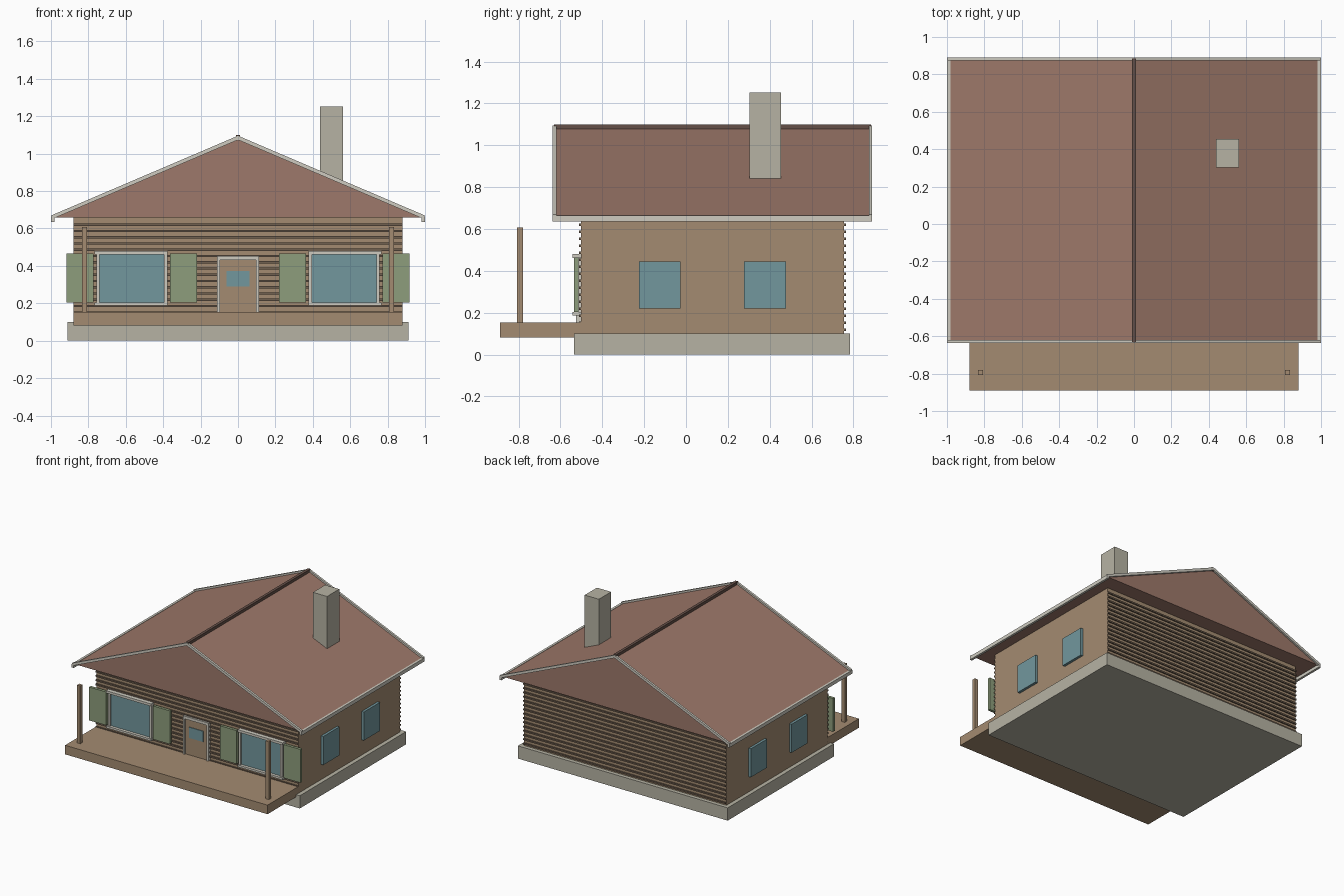
import bpy, bmesh

if "Cube" in bpy.data.objects:
    bpy.data.objects.remove(bpy.data.objects["Cube"])


def mat(name, r, g, b):
    m = bpy.data.materials.new(name)
    m.diffuse_color = (r, g, b, 1)
    m.use_nodes = True
    m.node_tree.nodes["Principled BSDF"].inputs["Base Color"].default_value = m.diffuse_color
    return m


WOOD = mat("wood", 0.37, 0.26, 0.165)
DARK = mat("dark_wood", 0.16, 0.115, 0.08)
ROOF = mat("roof_red", 0.34, 0.19, 0.145)
RIDGE = mat("ridge_brown", 0.13, 0.08, 0.065)
STONE = mat("stone", 0.47, 0.45, 0.37)
TRIM = mat("trim", 0.62, 0.6, 0.53)
GLASS = mat("glass", 0.17, 0.31, 0.34)
GREEN = mat("shutter_green", 0.27, 0.34, 0.2)


def finish(name, bm, m):
    bmesh.ops.recalc_face_normals(bm, faces=bm.faces)
    me = bpy.data.meshes.new(name)
    bm.to_mesh(me)
    bm.free()
    me.materials.append(m)
    ob = bpy.data.objects.new(name, me)
    bpy.context.collection.objects.link(ob)
    return ob


def box(name, x, y, z, m):
    """Box from (min, max) pairs."""
    bm = bmesh.new()
    bmesh.ops.create_cube(bm, size=1)
    for v in bm.verts:
        v.co = [(a + b) / 2 + c * (b - a) for (a, b), c in zip((x, y, z), v.co)]
    return finish(name, bm, m)


def pair(name, x, y, z, m):
    """Box on the right plus its mirror image on the left."""
    box("right_" + name, x, y, z, m)
    box("left_" + name, (-x[1], -x[0]), y, z, m)


def prism(name, pts, y, m):
    """Extrude an xz profile along y."""
    bm = bmesh.new()
    f = bm.faces.new([bm.verts.new((px, y[0], pz)) for px, pz in pts])
    r = bmesh.ops.extrude_face_region(bm, geom=[f])
    verts = [g for g in r["geom"] if isinstance(g, bmesh.types.BMVert)]
    bmesh.ops.translate(bm, verts=verts, vec=(0, y[1] - y[0], 0))
    return finish(name, bm, m)


# Base, walls and porch
box("foundation", (-0.912, 0.912), (-0.535, 0.785), (0, 0.1), STONE)
box("walls", (-0.88, 0.88), (-0.503, 0.755), (0.1, 0.665), WOOD)
box("porch_deck", (-0.88, 0.88), (-0.89, -0.5), (0.082, 0.153), WOOD)
pair("porch_post", (0.806, 0.834), (-0.808, -0.78), (0.153, 0.607), WOOD)

# Log seams on the front and back walls
for i in range(16):
    z = 0.118 + i * 0.0335
    for side, y in (("front", (-0.512, -0.503)), ("back", (0.755, 0.764))):
        box(f"{side}_log_seam_{i}", (-0.88, 0.88), y, (z - 0.006, z + 0.006), DARK)

# Roof with rake boards, fascia and ridge cap
prism("roof", [(-0.985, 0.66), (0.985, 0.66), (0, 1.082)], (-0.622, 0.876), ROOF)
rake = [(-0.995, 0.65), (0, 1.074), (0.995, 0.65), (0.998, 0.67), (0, 1.096), (-0.998, 0.67)]
prism("front_rake_board", rake, (-0.637, -0.62), TRIM)
prism("back_rake_board", rake, (0.874, 0.89), TRIM)
pair("eave_fascia", (0.982, 1.0), (-0.637, 0.89), (0.636, 0.664), TRIM)
box("ridge_cap", (-0.011, 0.011), (-0.63, 0.884), (1.07, 1.099), RIDGE)
box("chimney", (0.439, 0.562), (0.303, 0.455), (0.8, 1.252), STONE)

# Front windows with frames and shutters
pair("front_glass", (0.39, 0.745), (-0.52, -0.503), (0.195, 0.47), GLASS)
pair("window_inner_jamb", (0.378, 0.395), (-0.535, -0.503), (0.19, 0.475), TRIM)
pair("window_outer_jamb", (0.74, 0.757), (-0.535, -0.503), (0.19, 0.475), TRIM)
pair("window_header", (0.376, 0.768), (-0.543, -0.503), (0.461, 0.48), TRIM)
pair("window_sill", (0.376, 0.768), (-0.543, -0.503), (0.187, 0.203), TRIM)
pair("inner_shutter", (0.218, 0.364), (-0.536, -0.514), (0.203, 0.465), GREEN)
pair("outer_shutter", (0.772, 0.918), (-0.536, -0.514), (0.203, 0.465), GREEN)

# Front door
box("door", (-0.098, 0.098), (-0.516, -0.5), (0.153, 0.435), WOOD)
box("door_window", (-0.062, 0.062), (-0.521, -0.51), (0.289, 0.373), GLASS)
pair("door_jamb", (0.095, 0.111), (-0.526, -0.5), (0.153, 0.433), TRIM)
box("door_header", (-0.111, 0.111), (-0.526, -0.5), (0.431, 0.453), TRIM)

# Side windows
for name, y in (("front_side_window", (-0.225, -0.026)), ("back_side_window", (0.278, 0.478))):
    pair(name, (0.87, 0.9), y, (0.22, 0.444), GLASS)
